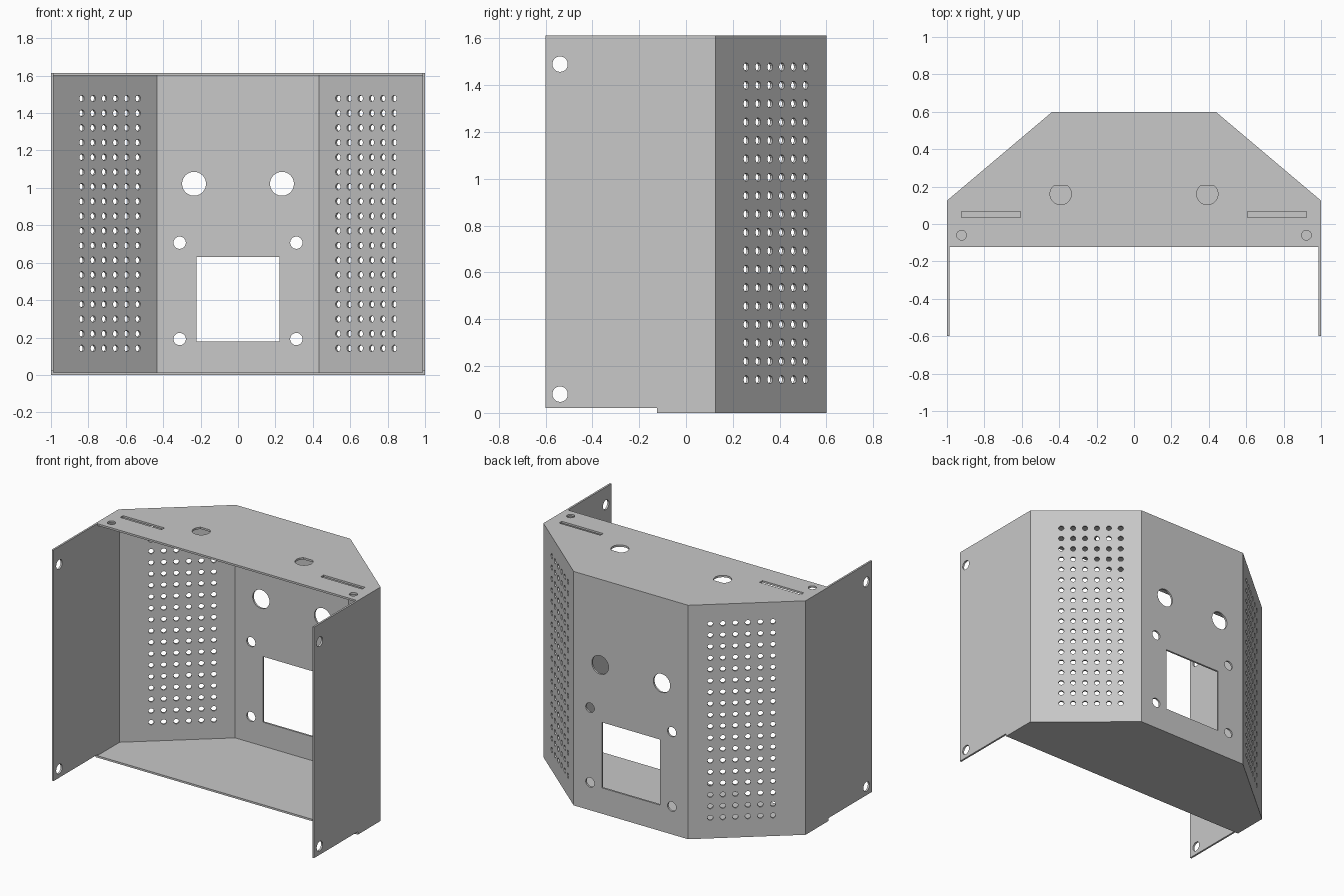
import bpy, bmesh, math
from mathutils import Matrix, Vector

cube = bpy.data.objects.get("Cube")
if cube:
    bpy.data.objects.remove(cube, do_unlink=True)

H = 1.613          # overall height
T = 0.013          # sheet thickness
LIP = -0.123       # front edge of the top and bottom plates
PATH = [Vector(p) for p in ((1, -0.6), (1, 0.125), (0.437, 0.6),
                            (-0.437, 0.6), (-1, 0.125), (-1, -0.6))]

grey = bpy.data.materials.new("sheet_grey")
grey.use_nodes = True
colour = (0.58, 0.58, 0.58, 1)
grey.diffuse_color = colour
grey.node_tree.nodes["Principled BSDF"].inputs["Base Color"].default_value = colour


def circle(x, y, r, n=24, flat=None):
    """Round hole; flat limits its upper side to a straight cut."""
    pts = []
    for i in range(n):
        a = math.tau * (i + 0.5) / n
        dy = r * math.sin(a)
        pts.append((x + r * math.cos(a), y + (min(dy, flat) if flat else dy)))
    return pts


def rect(x0, y0, x1, y1):
    return [(x0, y0), (x1, y0), (x1, y1), (x0, y1)]


def sheet(name, outline, holes, matrix, length=0, mitre=(0, 0)):
    """Pierced sheet, outer face on local z = 0, with mitred inner ends."""
    curve = bpy.data.curves.new(name, 'CURVE')
    curve.dimensions = '2D'
    curve.fill_mode = 'BOTH'
    curve.extrude = T / 2
    for loop in [outline] + holes:
        spline = curve.splines.new('POLY')
        spline.points.add(len(loop) - 1)
        for point, (x, y) in zip(spline.points, loop):
            point.co = (x, y, 0, 1)
        spline.use_cyclic_u = True
    temp = bpy.data.objects.new(name + "_curve", curve)
    bpy.context.collection.objects.link(temp)
    graph = bpy.context.evaluated_depsgraph_get()
    mesh = bpy.data.meshes.new_from_object(temp.evaluated_get(graph))
    bpy.data.objects.remove(temp, do_unlink=True)
    bm = bmesh.new()
    bm.from_mesh(mesh)
    bmesh.ops.remove_doubles(bm, verts=bm.verts, dist=0.0002)
    for v in bm.verts:
        if v.co.z < 0:
            if abs(v.co.x) < 0.001:
                v.co.x += T * mitre[0]
            elif abs(v.co.x - length) < 0.001:
                v.co.x -= T * mitre[1]
        v.co.z -= T / 2
    bm.transform(matrix)
    bmesh.ops.recalc_face_normals(bm, faces=bm.faces)
    for f in bm.faces:
        f.smooth = False
        f.material_index = 0
    bm.to_mesh(mesh)
    bm.free()
    mesh.name = name
    mesh.materials.clear()
    mesh.materials.append(grey)
    obj = bpy.data.objects.new(name, mesh)
    bpy.context.collection.objects.link(obj)


def wall(index, name, outline, holes):
    """Upright sheet along one stretch of the folded path."""
    a, b = PATH[index], PATH[index + 1]
    u = (b - a).normalized()
    matrix = Matrix(((u.x, 0, u.y, a.x), (u.y, 0, -u.x, a.y),
                     (0, 1, 0, 0), (0, 0, 0, 1)))
    mitre = []
    for k in (index, index + 1):
        if 0 < k < len(PATH) - 1:
            turn = (PATH[k] - PATH[k - 1]).angle(PATH[k + 1] - PATH[k])
            mitre.append(math.tan(turn / 2))
        else:
            mitre.append(0)
    sheet(name, outline, holes, matrix, (b - a).length, mitre)


# Side walls with mounting holes, notched where the plates begin
side_len = (PATH[1] - PATH[0]).length
lip_u = LIP - PATH[0].y
side = [(0, 0.02), (lip_u, 0.02), (lip_u, T), (side_len, T),
        (side_len, H - T), (lip_u, H - T), (lip_u, H), (0, H)]
mounts = [circle(0.062, z, 0.033) for z in (0.08, 1.49)]
wall(0, "left_side_wall", side, mounts)


def flip(loop):
    return [(side_len - x, y) for x, y in loop]


wall(4, "right_side_wall", flip(side), [flip(m) for m in mounts])

# Slanted walls with ventilation grids
slope_len = (PATH[2] - PATH[1]).length
pitch = 0.0786
for index, name in ((1, "left_vent_wall"), (3, "right_vent_wall")):
    middle = 0.545 * slope_len if index == 1 else 0.455 * slope_len
    vents = [circle(middle + (c - 2.5) * pitch, 0.142 + r * pitch, 0.0175, 12)
             for c in range(6) for r in range(18)]
    wall(index, name, rect(0, T, slope_len, H - T), vents)

# Back wall with window and round openings
back_len = (PATH[3] - PATH[2]).length
mid = back_len / 2
openings = [rect(mid - 0.222, 0.178, mid + 0.222, 0.63)]
for s in (-1, 1):
    openings += [circle(mid + s * 0.235, 1.022, 0.064, 32),
                 circle(mid + s * 0.312, 0.707, 0.033),
                 circle(mid + s * 0.312, 0.192, 0.033)]
wall(2, "back_wall", rect(0, T, back_len, H - T), openings)

# Top and bottom plates
plate = [(1, LIP)] + [tuple(p) for p in PATH[1:5]] + [(-1, LIP)]
cutouts = []
for s in (-1, 1):
    cutouts += [circle(s * 0.392, 0.16, 0.057, 32, flat=0.045),
                rect(s * 0.765 - 0.158, 0.035, s * 0.765 + 0.158, 0.066),
                circle(s * 0.922, -0.06, 0.026)]
sheet("top_plate", plate, cutouts, Matrix.Translation((0, 0, H)))
sheet("bottom_plate", plate, [], Matrix.Translation((0, 0, T)))
